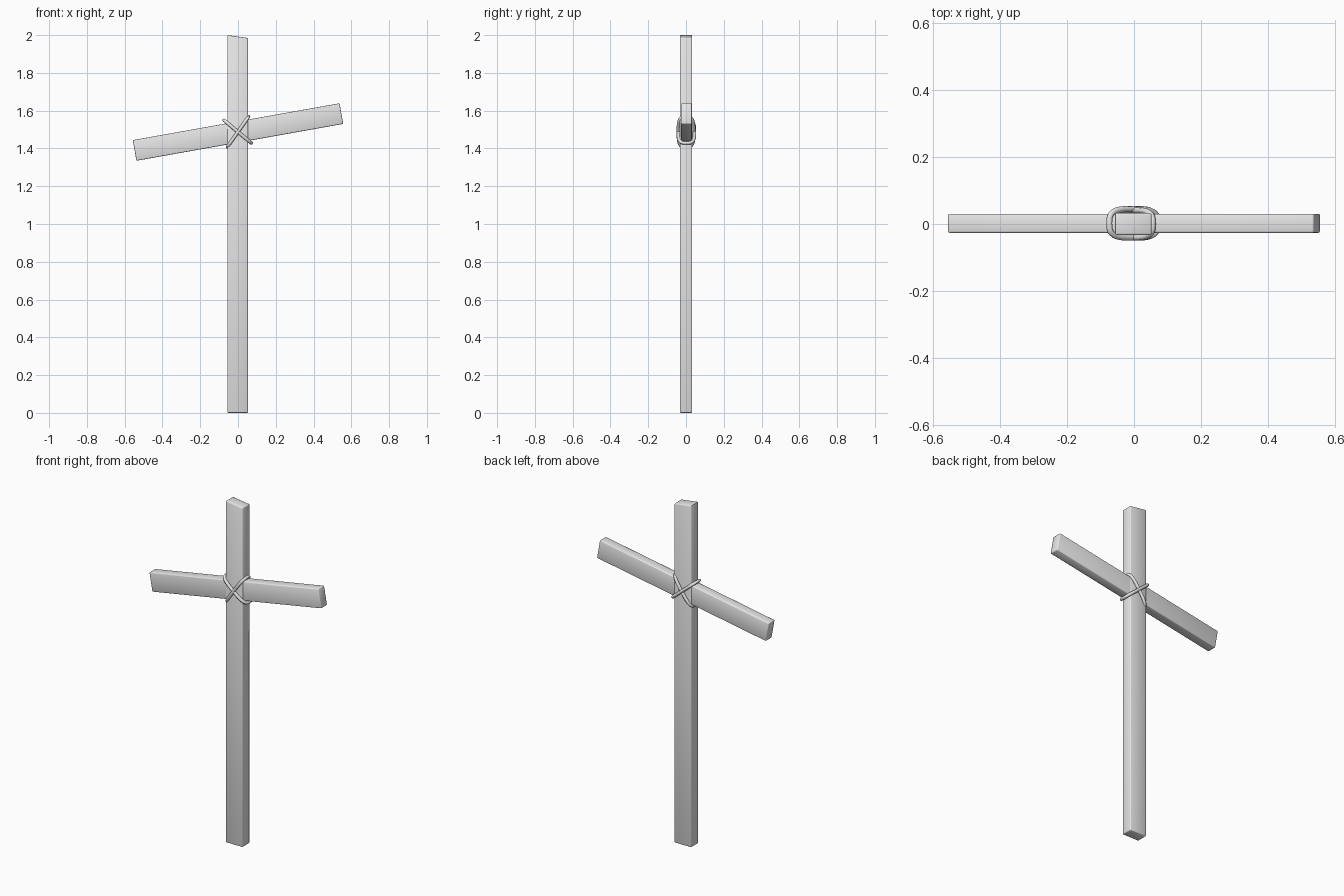
import bpy, math
from mathutils import Vector, Matrix

if "Cube" in bpy.data.objects:
    bpy.data.objects.remove(bpy.data.objects["Cube"])

grey = bpy.data.materials.new("plain grey")
grey.diffuse_color = (0.8, 0.8, 0.8, 1)
grey.use_nodes = True
grey.node_tree.nodes["Principled BSDF"].inputs["Base Color"].default_value = grey.diffuse_color


def finish(ob, angle):
    ob.data.materials.append(grey)
    bpy.ops.object.select_all(action='DESELECT')
    ob.select_set(True)
    bpy.context.view_layer.objects.active = ob
    bpy.ops.object.shade_smooth_by_angle(angle=math.radians(angle))


def plank(name, size, centre, tilt=0.0, top_slope=0.0):
    """Softly bevelled beam, turned about the y axis."""
    bpy.ops.mesh.primitive_cube_add(size=1)
    ob = bpy.context.object
    ob.name = name
    for v in ob.data.vertices:
        v.co = Vector(v.co[i] * size[i] for i in range(3))
        if v.co.x > 0 and v.co.z > 0:
            v.co.z -= top_slope
    ob.data.transform(Matrix.Translation(centre) @ Matrix.Rotation(-tilt, 4, 'Y'))
    bev = ob.modifiers.new("worn edges", 'BEVEL')
    bev.width = 0.005
    bev.segments = 2
    bpy.ops.object.modifier_apply(modifier=bev.name)
    finish(ob, 50)


def rope_loop(name, centre, tilt, half_length, half_depth, radius):
    """Closed rounded loop of cord, lying in a plane that holds the y axis."""
    cu = bpy.data.curves.new(name, 'CURVE')
    cu.dimensions = '3D'
    cu.bevel_depth = radius
    cu.bevel_resolution = 2
    sp = cu.splines.new('POLY')
    n = 32
    sp.points.add(n - 1)
    sp.use_cyclic_u = True
    for i, p in enumerate(sp.points):
        a = 2 * math.pi * i / n
        c, s = math.cos(a), math.sin(a)
        u = half_length * math.copysign(abs(c) ** 0.6, c)
        y = half_depth * math.copysign(abs(s) ** 0.6, s)
        p.co = (centre[0] + u * math.cos(tilt), centre[1] + y,
                centre[2] + u * math.sin(tilt), 1)
    ob = bpy.data.objects.new(name, cu)
    bpy.context.collection.objects.link(ob)
    bpy.ops.object.select_all(action='DESELECT')
    ob.select_set(True)
    bpy.context.view_layer.objects.active = ob
    bpy.ops.object.convert(target='MESH')
    finish(bpy.context.object, 60)


# Upright with a slanted top, and the tilted crossbar
plank("upright_post", (0.109, 0.066, 2.0), (-0.002, 0, 1.0), top_slope=0.015)
plank("crossbar", (1.112, 0.057, 0.111), (0, 0.002, 1.487), tilt=math.radians(10.1))

# Crossed lashings at the joint
rope_loop("lashing_rising", (0, 0, 1.488), math.radians(55), 0.098, 0.041, 0.009)
rope_loop("lashing_falling", (-0.002, 0.002, 1.489), math.radians(-40), 0.094, 0.043, 0.009)
